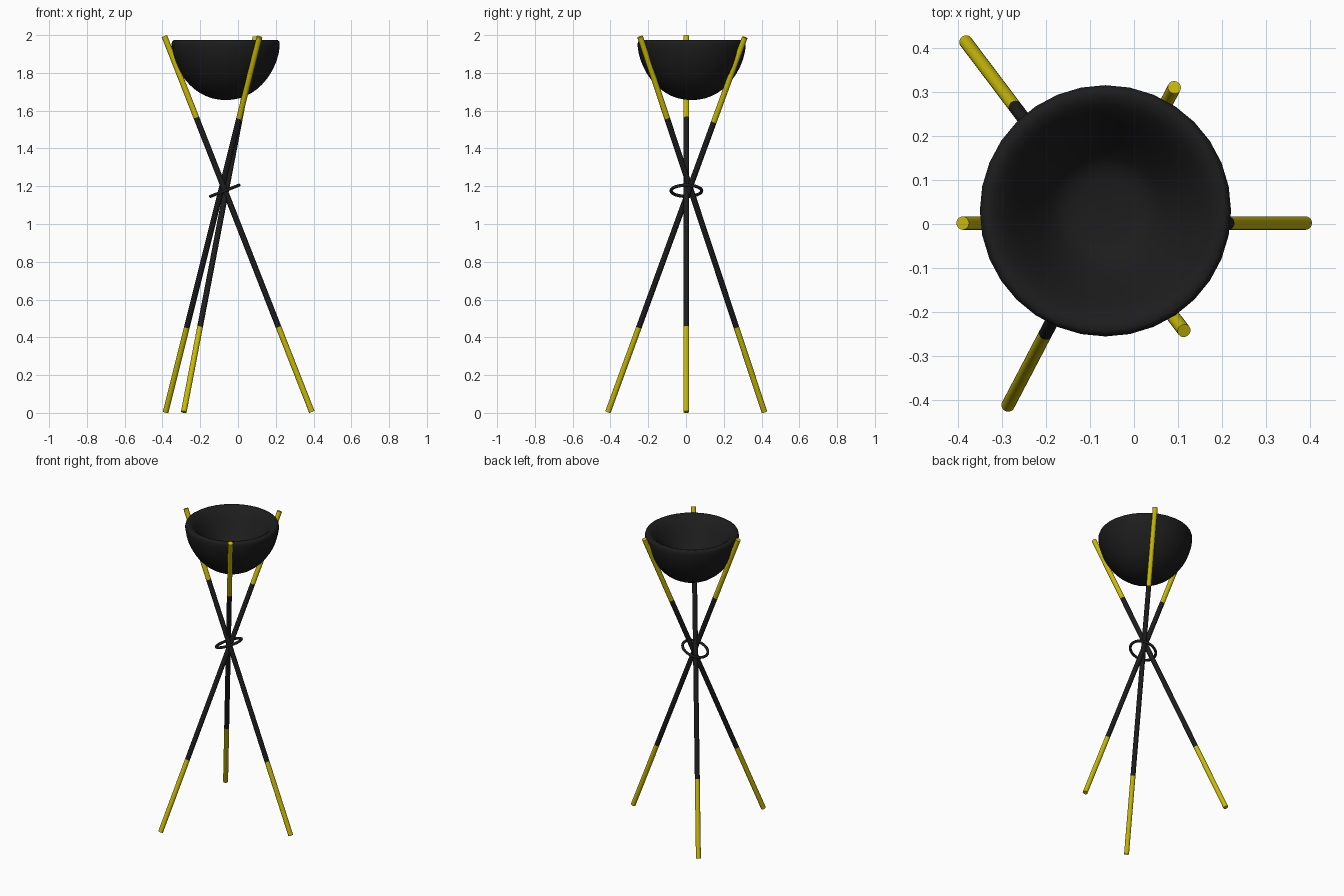
import bpy, bmesh, math
from mathutils import Vector

if "Cube" in bpy.data.objects:
    bpy.data.objects.remove(bpy.data.objects["Cube"])


def material(name, rgb):
    m = bpy.data.materials.new(name)
    m.diffuse_color = (*rgb, 1)
    m.use_nodes = True
    m.node_tree.nodes["Principled BSDF"].inputs["Base Color"].default_value = m.diffuse_color
    return m


BLACK = material("charcoal black", (0.012, 0.012, 0.012))
YELLOW = material("mustard yellow", (0.58, 0.49, 0.002))


def finish(obj, name, mat, angle=40):
    obj.name = name
    obj.data.materials.append(mat)
    bpy.ops.object.select_all(action='DESELECT')
    obj.select_set(True)
    bpy.context.view_layer.objects.active = obj
    bpy.ops.object.shade_smooth_by_angle(angle=math.radians(angle))


def rod(name, a, b, mat, radius=0.0152):
    d = b - a
    bpy.ops.mesh.primitive_cylinder_add(vertices=20, radius=radius, depth=d.length,
                                        location=(a + b) / 2)
    obj = bpy.context.object
    obj.rotation_mode = 'QUATERNION'
    obj.rotation_quaternion = d.to_track_quat('Z', 'Y')
    finish(obj, name, mat)


# Three crossing legs, each with a coloured foot, black middle and coloured tip
LEGS = {
    "right": ((0.391, 0.002, 0.005), (-0.390, 0.002, 1.995), 0.783),
    "back_left": ((-0.383, 0.415, 0.005), (0.114, -0.243, 1.991), 0.783),
    "front_left": ((-0.287, -0.413, 0.005), (0.092, 0.311, 1.988), 0.774),
}
for side, (foot, tip, split) in LEGS.items():
    foot, tip = Vector(foot), Vector(tip)
    low, high = foot.lerp(tip, 0.226), foot.lerp(tip, split)
    rod(side + "_leg_foot", foot, low, YELLOW)
    rod(side + "_leg_middle", low, high, BLACK)
    rod(side + "_leg_tip", high, tip, YELLOW)

# Tilted ring where the legs cross
bpy.ops.mesh.primitive_torus_add(major_radius=0.081, minor_radius=0.0085,
                                 major_segments=40, minor_segments=10,
                                 location=(-0.070, 0.002, 1.176),
                                 rotation=(0, -math.atan2(0.78, 1.99), 0))
finish(bpy.context.object, "ring", BLACK, 60)

# Bowl: rounded outside, soft thick rim, hollow that eases down to a flat floor
CENTRE, EQUATOR = (-0.065, 0.03), 1.94
profile = []
for i in range(13):
    t = math.pi / 2 * i / 12
    slim = 1 - 0.045 * math.sin(2 * t)
    profile.append((0.286 * slim * math.sin(t), EQUATOR - 0.284 * math.cos(t)))
profile += [(0.286, 1.958), (0.282, 1.969), (0.273, 1.975), (0.256, 1.971),
            (0.240, 1.960), (0.220, 1.938), (0.200, 1.910), (0.180, 1.880),
            (0.160, 1.850), (0.140, 1.822), (0.120, 1.798), (0.100, 1.782),
            (0.070, 1.773), (0, 1.770)]

bm = bmesh.new()
verts = [bm.verts.new((r, 0, z)) for r, z in profile]
edges = [bm.edges.new(pair) for pair in zip(verts, verts[1:])]
bmesh.ops.spin(bm, geom=verts + edges, cent=(0, 0, 0), axis=(0, 0, 1),
               angle=math.tau, steps=32)
bmesh.ops.remove_doubles(bm, verts=bm.verts, dist=0.0005)
bmesh.ops.recalc_face_normals(bm, faces=bm.faces)
mesh = bpy.data.meshes.new("bowl")
bm.to_mesh(mesh)
bm.free()
bowl = bpy.data.objects.new("bowl", mesh)
bowl.location = (*CENTRE, 0)
bpy.context.collection.objects.link(bowl)
finish(bowl, "bowl", BLACK, 60)
